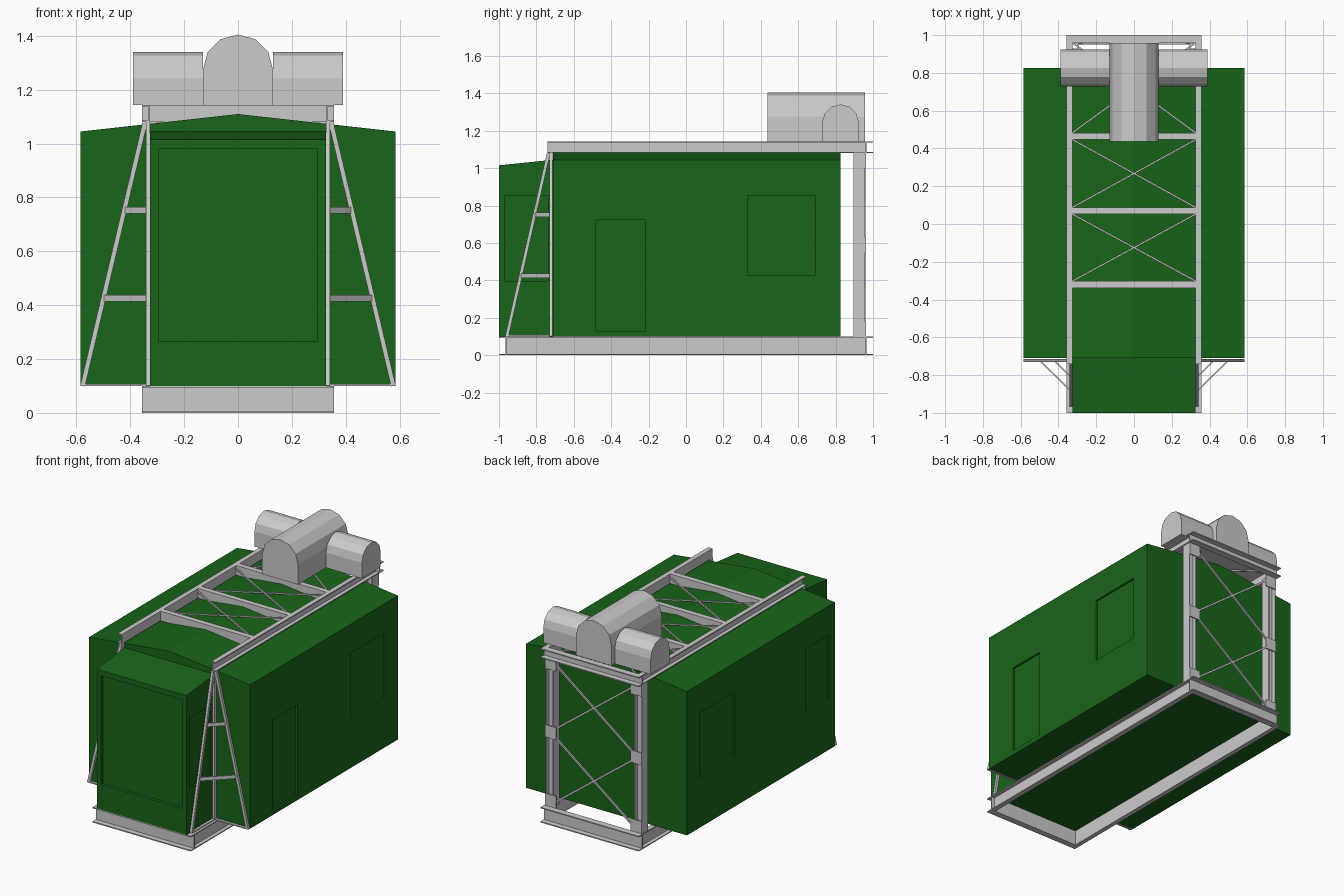
import bpy, bmesh, math
from mathutils import Vector, Matrix

if "Cube" in bpy.data.objects:
    bpy.data.objects.remove(bpy.data.objects["Cube"])

green = bpy.data.materials.new("green_paint")
green.diffuse_color = (0.01, 0.13, 0.01, 1)
green.use_nodes = True
green.node_tree.nodes["Principled BSDF"].inputs["Base Color"].default_value = green.diffuse_color


def finish(name, bm, mirror=False, mat=None):
    bmesh.ops.recalc_face_normals(bm, faces=bm.faces)
    me = bpy.data.meshes.new(name)
    bm.to_mesh(me)
    bm.free()
    ob = bpy.data.objects.new(name, me)
    bpy.context.collection.objects.link(ob)
    if mat:
        me.materials.append(mat)
    if mirror:
        m = ob.modifiers.new("mirror", 'MIRROR')
        m.use_mirror_merge = False
    return ob


def box(bm, x0, x1, y0, y1, z0, z1):
    mat = Matrix.Translation(((x0 + x1) / 2, (y0 + y1) / 2, (z0 + z1) / 2))
    bmesh.ops.create_cube(bm, size=1, matrix=mat @ Matrix.Diagonal((x1 - x0, y1 - y0, z1 - z0, 1)))


def bar(bm, p, q, w, h, up=(0, 0, 1)):
    """Straight bar from p to q; h is its depth along 'up', w its width."""
    p, q = Vector(p), Vector(q)
    d = (q - p).normalized()
    side = Vector(up).cross(d).normalized()
    rot = Matrix((side, d.cross(side), d)).transposed().to_4x4()
    mat = Matrix.Translation((p + q) / 2) @ rot @ Matrix.Diagonal((w, h, (q - p).length, 1))
    bmesh.ops.create_cube(bm, size=1, matrix=mat)


def prism(bm, pts, vec):
    """Extrude a closed 3D outline along vec."""
    f = bm.faces.new([bm.verts.new(p) for p in pts])
    r = bmesh.ops.extrude_face_region(bm, geom=[f])
    bmesh.ops.translate(bm, vec=vec, verts=[v for v in r["geom"] if isinstance(v, bmesh.types.BMVert)])
    if f not in bm.faces:
        return
    if len(f.link_loops if hasattr(f, "link_loops") else []) == 0:
        return


def arch(half, z0, spring, steps=6):
    """Round-topped outline as (u, z) pairs."""
    pts = [(-half, z0), (half, z0)]
    for i in range(steps + 1):
        a = math.pi * i / steps
        pts.append((half * math.cos(a), spring + half * math.sin(a)))
    return pts


T = 0.007  # steel thickness


def side_channel(name, y0, y1, z0, z1):
    bm = bmesh.new()
    box(bm, 0.326, 0.326 + T, y0, y1, z0, z1)
    for z in (z0, z1 - T):
        box(bm, 0.326, 0.357, y0, y1, z, z + T)
    return finish(name, bm, True)


def end_channel(name, s, z0, z1):
    bm = bmesh.new()
    box(bm, -0.357, 0.357, *sorted((s * 0.965, s * (0.965 - T))), z0, z1)
    for z in (z0, z1 - T):
        box(bm, -0.357, 0.357, *sorted((s * 0.965, s)), z, z + T)
    return finish(name, bm)


# Base and roof frames made of outward-facing channels
side_channel("base_side_channel", -0.965, 0.965, 0, 0.1)
end_channel("base_front_channel", -1, 0, 0.1)
end_channel("base_rear_channel", 1, 0, 0.1)
side_channel("roof_rail", -0.74, 0.965, 1.08, 1.143)
end_channel("roof_rear_channel", 1, 1.08, 1.143)

bm = bmesh.new()
for y in (-0.32, 0.07, 0.465):
    box(bm, -0.326, 0.326, y - 0.018, y + 0.018, 1.08, 1.143)
finish("roof_cross_beams", bm)

bm = bmesh.new()
for y0, y1 in ((-0.302, 0.052), (0.088, 0.447), (0.483, 0.96)):
    for s in (-1, 1):
        bar(bm, (-0.326 * s, y0, 1.12), (0.326 * s, y1, 1.12), 0.009, 0.009)
finish("roof_cross_bracing", bm)

# Cabin with shallow gable roof, and narrower front bay with sloping roof
bm = bmesh.new()
prism(bm, [(x, -0.71, z) for x, z in ((-0.585, 0.1), (0.585, 0.1), (0.585, 1.045), (0, 1.11), (-0.585, 1.045))],
      (0, 1.535, 0))
cabin = finish("cabin", bm, mat=green)

bm = bmesh.new()
prism(bm, [(-0.326, y, z) for y, z in ((-1, 0.1), (-0.71, 0.1), (-0.71, 1.045), (-1, 1.015))], (0.652, 0, 0))
bay = finish("front_bay", bm, mat=green)


# Recessed door, windows and front panel
def recess(target, name, *ext):
    bm = bmesh.new()
    box(bm, *ext)
    cut = finish(name, bm, mat=green)
    cut.hide_render = True
    cut.hide_viewport = True
    m = target.modifiers.new(name, 'BOOLEAN')
    m.operation, m.solver, m.object = 'DIFFERENCE', 'EXACT', cut


recess(cabin, "door_cutter", 0.573, 0.65, -0.48, -0.22, 0.13, 0.725)
recess(cabin, "right_window_cutter", 0.573, 0.65, 0.33, 0.69, 0.425, 0.855)
recess(cabin, "left_rear_window_cutter", -0.65, -0.573, 0.33, 0.69, 0.425, 0.855)
recess(cabin, "left_front_window_cutter", -0.65, -0.573, -0.65, -0.41, 0.425, 0.855)
recess(bay, "front_panel_cutter", -0.295, 0.295, -1.1, -0.98, 0.265, 0.98)
for s, side in ((1, "right"), (-1, "left")):
    recess(bay, side + "_bay_window_cutter", *sorted((s * 0.314, s * 0.4)), -0.97, -0.735, 0.395, 0.855)

# Front tripod towers: post, outward leg, forward leg and ties
bm = bmesh.new()
box(bm, 0.326, 0.342, -0.73, -0.714, 0.1, 1.08)
bar(bm, (0.345, -0.722, 1.08), (0.577, -0.722, 0.1), 0.016, 0.018, (1, 0, 0))
bar(bm, (0.334, -0.735, 1.08), (0.334, -0.958, 0.1), 0.016, 0.018, (0, 1, 0))
for z in (0.425, 0.752):
    t = (1.08 - z) / 0.98
    bar(bm, (0.345 + 0.232 * t, -0.722, z), (0.334, -0.735 - 0.223 * t, z), 0.007, 0.024)
box(bm, 0.33, 0.58, -0.73, -0.714, 0.1, 0.107)
box(bm, 0.326, 0.342, -0.96, -0.714, 0.1, 0.107)
finish("front_tower", bm, True)

# Rear posts (H section)
bm = bmesh.new()
for x in (0.293, 0.345):
    box(bm, x, x + T, 0.895, 0.957, 0.1, 1.08)
box(bm, 0.295, 0.35, 0.922, 0.930, 0.1, 1.08)
finish("rear_post", bm, True)

# Rear gusset plates and crossed rods
bm = bmesh.new()
for x, z in ((0.27, 0.14), (0.27, 0.59), (0.27, 1.04)):
    box(bm, x, 0.352, 0.955, 0.962, z - 0.04, z + 0.04)
finish("rear_gusset", bm, True)

bm = bmesh.new()
for z0, z1 in ((0.13, 0.57), (0.61, 1.05)):
    for s in (-1, 1):
        bar(bm, (-0.29 * s, 0.955, z0), (0.29 * s, 0.955, z1), 0.01, 0.012)
finish("rear_cross_bracing", bm)

# Round-topped roof ducts
bm = bmesh.new()
prism(bm, [(u, 0.437, z) for u, z in arch(0.13, 1.143, 1.275)], (0, 0.52, 0))
finish("main_duct", bm)

bm = bmesh.new()
prism(bm, [(0.13, 0.826 + u, z) for u, z in arch(0.098, 1.143, 1.243)], (0.26, 0, 0))
finish("side_duct", bm, True)
